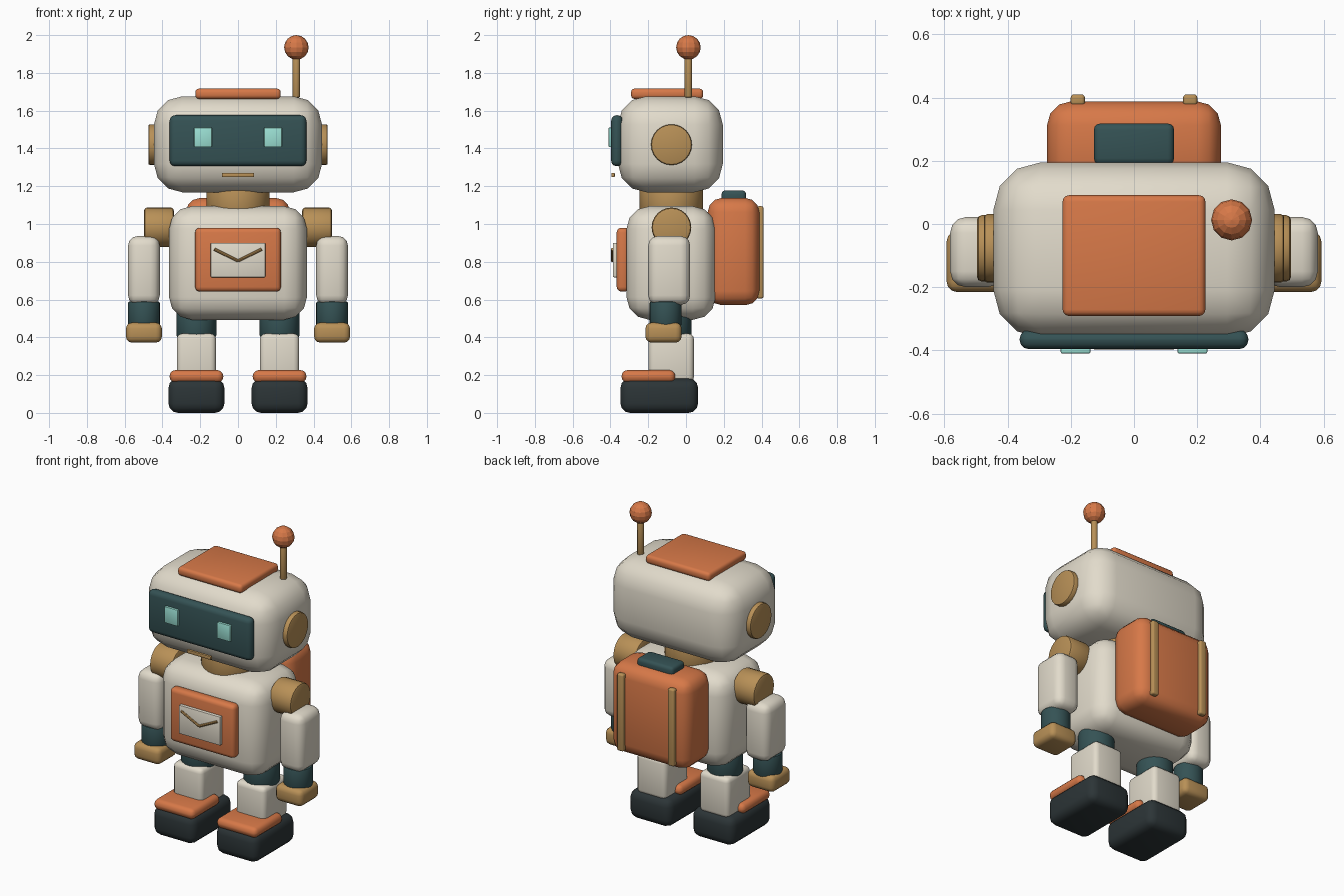
import bpy, bmesh, math
from mathutils import Matrix, Vector

if "Cube" in bpy.data.objects:
    bpy.data.objects.remove(bpy.data.objects["Cube"])


def colour(name, r, g, b):
    m = bpy.data.materials.new(name)
    m.diffuse_color = (r, g, b, 1)
    m.use_nodes = True
    m.node_tree.nodes["Principled BSDF"].inputs["Base Color"].default_value = m.diffuse_color
    return m


CREAM = colour("cream", 0.76, 0.71, 0.60)
ORANGE = colour("orange", 0.68, 0.19, 0.065)
BROWN = colour("brass", 0.48, 0.28, 0.095)
TEAL = colour("dark_teal", 0.035, 0.085, 0.09)
RUBBER = colour("rubber", 0.025, 0.035, 0.038)
GLOW = colour("glow", 0.33, 0.75, 0.66)


def finish(name, bm, mat, bevel=0.0, segs=3, smooth=True):
    """Round the sharp edges, make the object and shade it."""
    if bevel:
        sharp = [e for e in bm.edges if e.calc_face_angle(0) > math.radians(60)]
        bmesh.ops.bevel(bm, geom=sharp, offset=bevel, segments=segs,
                        profile=0.5, affect='EDGES', clamp_overlap=True)
    mesh = bpy.data.meshes.new(name)
    bm.to_mesh(mesh)
    bm.free()
    mesh.materials.append(mat)
    ob = bpy.data.objects.new(name, mesh)
    bpy.context.collection.objects.link(ob)
    if smooth:
        bpy.ops.object.select_all(action='DESELECT')
        ob.select_set(True)
        bpy.context.view_layer.objects.active = ob
        bpy.ops.object.shade_smooth_by_angle(angle=math.radians(40))
    return ob


def box(name, x, y, z, mat, bevel=0.01, segs=3):
    """Rounded box from (min, max) ranges."""
    bm = bmesh.new()
    size = [b - a for a, b in (x, y, z)]
    mid = [(a + b) / 2 for a, b in (x, y, z)]
    bmesh.ops.create_cube(bm, size=1, matrix=Matrix.Translation(mid) @ Matrix.Diagonal((*size, 1)))
    return finish(name, bm, mat, bevel, segs)


def rod(name, start, end, radius, mat, sides=24, bevel=0.01, segs=2):
    """Cylinder between two points."""
    a, b = Vector(start), Vector(end)
    turn = (b - a).to_track_quat('Z', 'Y').to_matrix().to_4x4()
    bm = bmesh.new()
    bmesh.ops.create_cone(bm, cap_ends=True, segments=sides, radius1=radius, radius2=radius,
                          depth=(b - a).length, matrix=Matrix.Translation((a + b) / 2) @ turn)
    return finish(name, bm, mat, bevel, segs)


def around(centre, width):
    return (centre - width / 2, centre + width / 2)


# Head and face
box("head", (-0.445, 0.445), (-0.36, 0.195), (1.168, 1.676), CREAM, 0.15)
box("face_screen", (-0.362, 0.362), (-0.396, -0.335), (1.306, 1.576), TEAL, 0.029)
box("mouth", (-0.085, 0.085), (-0.395, -0.377), (1.248, 1.27), BROWN, 0.004, 2)
box("head_top_panel", (-0.226, 0.226), (-0.291, 0.091), (1.662, 1.717), ORANGE, 0.02)

# Antenna
rod("antenna_rod", (0.309, 0.013, 1.67), (0.309, 0.013, 1.91), 0.02, BROWN, 12, 0.005)
bm = bmesh.new()
bmesh.ops.create_uvsphere(bm, u_segments=12, v_segments=8, radius=0.065,
                          matrix=Matrix.Translation((0.309, 0.013, 1.935)))
finish("antenna_ball", bm, ORANGE, smooth=False)

# Neck and torso
rod("neck", (0, -0.077, 1.06), (0, -0.077, 1.2), 0.168, BROWN, 24, 0.01)
box("torso", (-0.365, 0.365), (-0.315, 0.157), (0.493, 1.094), CREAM, 0.12)

# Chest plate with envelope badge
box("chest_plate", (-0.227, 0.227), (-0.367, -0.3), (0.642, 0.98), ORANGE, 0.025)
box("envelope", (-0.145, 0.145), (-0.387, -0.36), (0.718, 0.9), CREAM, 0.005, 2)

# Backpack
box("backpack", (-0.275, 0.275), (0.115, 0.388), (0.57, 1.138), ORANGE, 0.075)
box("backpack_handle", (-0.127, 0.127), (0.188, 0.318), (1.11, 1.178), TEAL, 0.02)

# Parts repeated on both sides
for side, s in (("left", 1), ("right", -1)):
    box(side + "_eye", around(0.185 * s, 0.094), (-0.41, -0.385), (1.407, 1.511), GLOW, 0.005, 2)
    rod(side + "_ear", (0.42 * s, -0.077, 1.42), (0.475 * s, -0.077, 1.42), 0.108, BROWN, 24, 0.01)
    rod(side + "_envelope_flap", (0.126 * s, -0.389, 0.867), (0, -0.389, 0.805),
        0.008, BROWN, 8, 0)
    box(side + "_backpack_strap", around(0.178 * s, 0.045), (0.375, 0.41), (0.606, 1.094),
        BROWN, 0.01)

    # Arm
    rod(side + "_shoulder", (0.34 * s, -0.077, 0.982), (0.497 * s, -0.077, 0.982),
        0.105, BROWN, 24, 0.015)
    box(side + "_arm", around(0.498 * s, 0.168), (-0.2, 0.022), (0.572, 0.936), CREAM, 0.05)
    rod(side + "_wrist", (0.498 * s, -0.108, 0.46), (0.498 * s, -0.108, 0.59),
        0.085, TEAL, 24, 0.01)
    box(side + "_hand", around(0.498 * s, 0.19), (-0.215, -0.023), (0.372, 0.478), BROWN, 0.032)

    # Leg
    rod(side + "_hip", (0.22 * s, -0.077, 0.4), (0.22 * s, -0.077, 0.54), 0.105, TEAL, 24, 0.01)
    box(side + "_leg", around(0.22 * s, 0.208), (-0.198, 0.042), (0.16, 0.42), CREAM, 0.03)
    box(side + "_toe_cap", around(0.22 * s, 0.284), (-0.341, -0.057), (0.16, 0.226),
        ORANGE, 0.03)
    box(side + "_foot", around(0.22 * s, 0.296), (-0.347, 0.064), (0.0, 0.182), RUBBER, 0.05)
